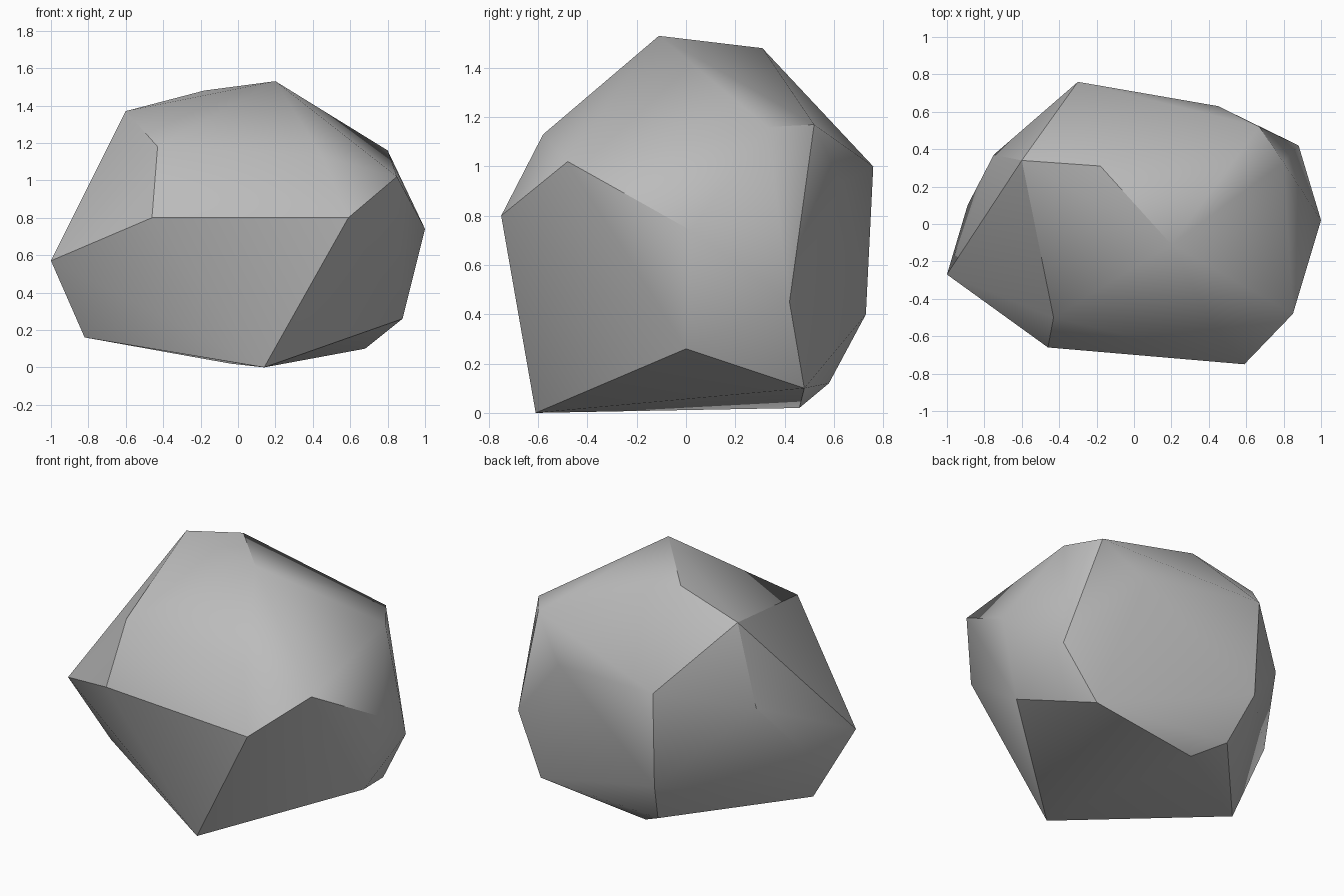
import bpy
import bmesh
import math
from mathutils import Vector

default_cube = bpy.data.objects.get("Cube")
if default_cube:
    bpy.data.objects.remove(default_cube, do_unlink=True)


def make_material(name, colour):
    material = bpy.data.materials.new(name)
    material.use_nodes = True
    material.diffuse_color = colour
    shader = material.node_tree.nodes["Principled BSDF"]
    shader.inputs["Base Color"].default_value = colour
    shader.inputs["Roughness"].default_value = 0.9
    return material


# Corners of the boulder, grouped by the part of the stone they shape
crown = [(.2, -.11, 1.53), (-.18, .31, 1.48), (-.6, .34, 1.37)]
front_shoulder = [(-.43, -.5, 1.18), (.45, -.58, 1.13), (.85, -.48, 1.02)]
front_ledge = [(-.46, -.66, .8), (.59, -.75, .8)]
left_side = [(.8, .33, 1.16), (1, .02, .74), (.88, .42, .45), (.88, 0, .26)]
right_side = [(-1, -.27, .57), (-.89, .1, .54), (-.75, .37, .88)]
back_side = [(.67, .52, 1.17), (.45, .63, .93), (-.3, .76, 1), (-.29, .73, .4)]
underside = [(.14, -.61, 0), (-.82, -.1, .16), (.68, .48, .1),
             (-.21, .58, .12), (-.04, .46, .02)]


def make_boulder(name, corner_groups, material):
    """Wrap a tight convex skin around the corners of a stone."""
    bm = bmesh.new()
    for group in corner_groups:
        for corner in group:
            bm.verts.new(Vector(corner))
    hull = bmesh.ops.convex_hull(bm, input=list(bm.verts))
    leftover = [item for item in hull["geom_interior"]
                if isinstance(item, bmesh.types.BMVert)]
    bmesh.ops.delete(bm, geom=leftover, context="VERTS")
    bmesh.ops.recalc_face_normals(bm, faces=list(bm.faces))
    mesh = bpy.data.meshes.new(name)
    bm.to_mesh(mesh)
    bm.free()
    mesh.materials.append(material)
    boulder = bpy.data.objects.new(name, mesh)
    bpy.context.collection.objects.link(boulder)
    return boulder


stone_grey = make_material("stone_grey", (.5, .5, .5, 1))
boulder = make_boulder(
    "boulder",
    [crown, front_shoulder, front_ledge, left_side, right_side, back_side, underside],
    stone_grey,
)

# Soft facets with crisp ridges
bpy.ops.object.select_all(action="DESELECT")
boulder.select_set(True)
bpy.context.view_layer.objects.active = boulder
bpy.ops.object.shade_smooth_by_angle(angle=math.radians(30))
